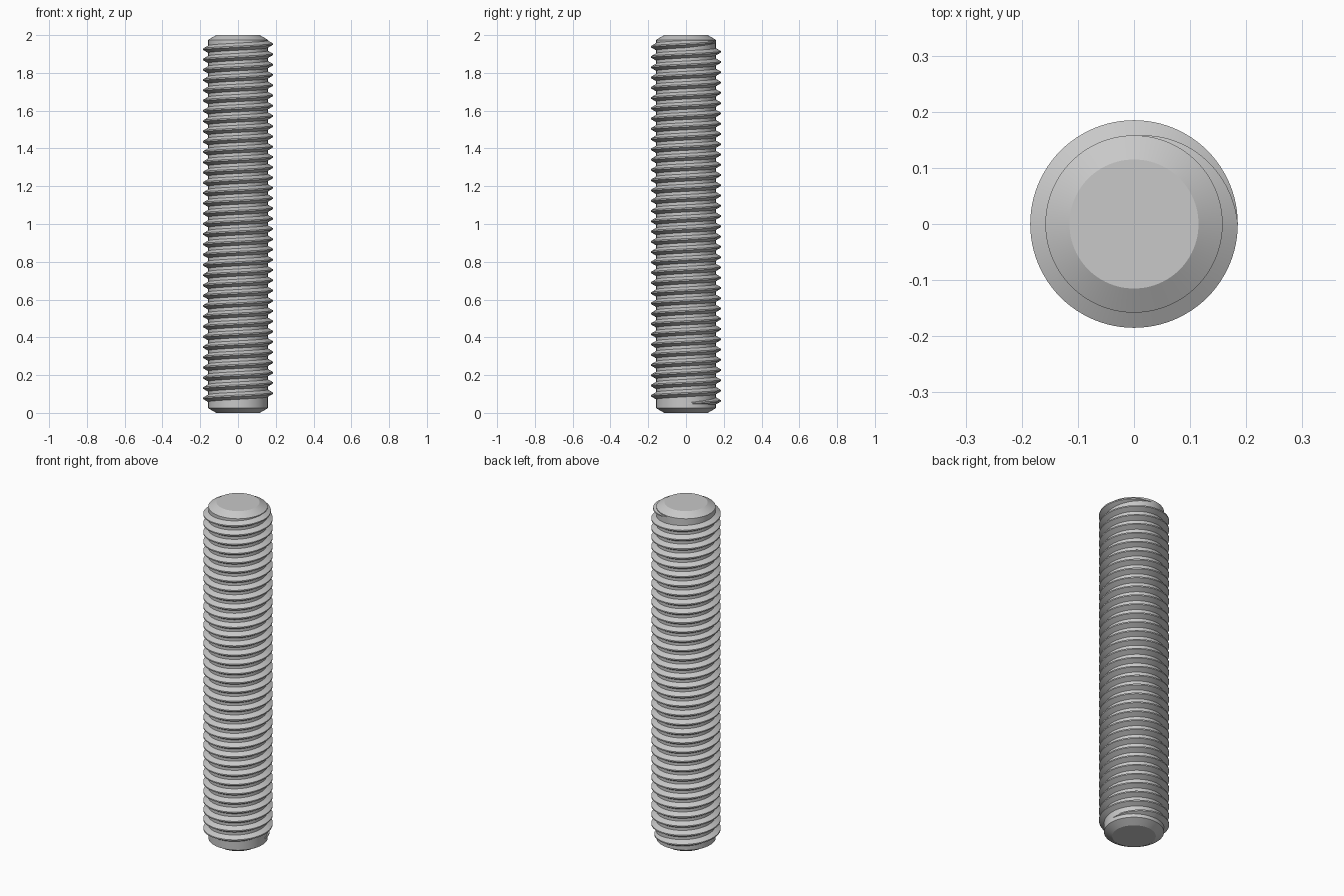
import bpy, bmesh
from math import sin, cos, pi

cube = bpy.data.objects.get("Cube")
if cube:
    bpy.data.objects.remove(cube, do_unlink=True)

STEPS = 96                      # segments per turn
CORE_R, CREST_R = 0.158, 0.185
HEIGHT, CHAMFER, FLAT_R = 2.0, 0.025, 0.115
START_Z, END_Z, TURNS = 0.05, 1.966, 35.25
FADE = 0.25                     # turns over which the ridge runs in and out

steel = bpy.data.materials.new("steel_grey")
steel.use_nodes = True
colour = (0.58, 0.58, 0.58, 1)
steel.diffuse_color = colour
bsdf = next(n for n in steel.node_tree.nodes if n.type == 'BSDF_PRINCIPLED')
bsdf.inputs["Base Color"].default_value = colour


def ring_point(bm, radius, angle, z):
    return bm.verts.new((radius * cos(angle), radius * sin(angle), z))


def bridge(bm, a, b, closed):
    n = len(a)
    for i in range(n if closed else n - 1):
        j = (i + 1) % n
        bm.faces.new((a[i], a[j], b[j], b[i]))


def finish(bm, name):
    bmesh.ops.recalc_face_normals(bm, faces=bm.faces)
    mesh = bpy.data.meshes.new(name)
    bm.to_mesh(mesh)
    bm.free()
    mesh.materials.append(steel)
    obj = bpy.data.objects.new(name, mesh)
    bpy.context.collection.objects.link(obj)
    bpy.ops.object.select_all(action='DESELECT')
    obj.select_set(True)
    bpy.context.view_layer.objects.active = obj
    bpy.ops.object.shade_smooth_by_angle(angle=pi / 9)


# Rod core with chamfered ends
bm = bmesh.new()
profile = [(FLAT_R, 0), (CORE_R, CHAMFER), (CORE_R, HEIGHT - CHAMFER), (FLAT_R, HEIGHT)]
rings = [[ring_point(bm, r, 2 * pi * i / STEPS, z) for i in range(STEPS)]
         for r, z in profile]
for low, high in zip(rings, rings[1:]):
    bridge(bm, low, high, True)
bm.faces.new(rings[0])
bm.faces.new(rings[-1])
finish(bm, "rod_core")

# Right-handed ridge, sinking into the core at both ends
bm = bmesh.new()
root_r, crest_half = CORE_R - 0.003, 0.0035
root_half = crest_half + (CREST_R - root_r) * 0.577
section = [(root_r, -root_half), (CREST_R, -crest_half),
           (CREST_R, crest_half), (root_r, root_half)]
count = int(TURNS * STEPS)
previous = None
for i in range(count + 1):
    turn = i / STEPS
    rise = min(1, turn / FADE, (TURNS - turn) / FADE)
    sink = (1 - rise) * (CREST_R - CORE_R + 0.001)
    z = START_Z + (END_Z - START_Z) * turn / TURNS
    current = [ring_point(bm, r - sink, 2 * pi * turn, z + dz) for r, dz in section]
    if previous:
        bridge(bm, previous, current, True)
    else:
        bm.faces.new(current)
    previous = current
bm.faces.new(previous)
finish(bm, "thread_ridge")
